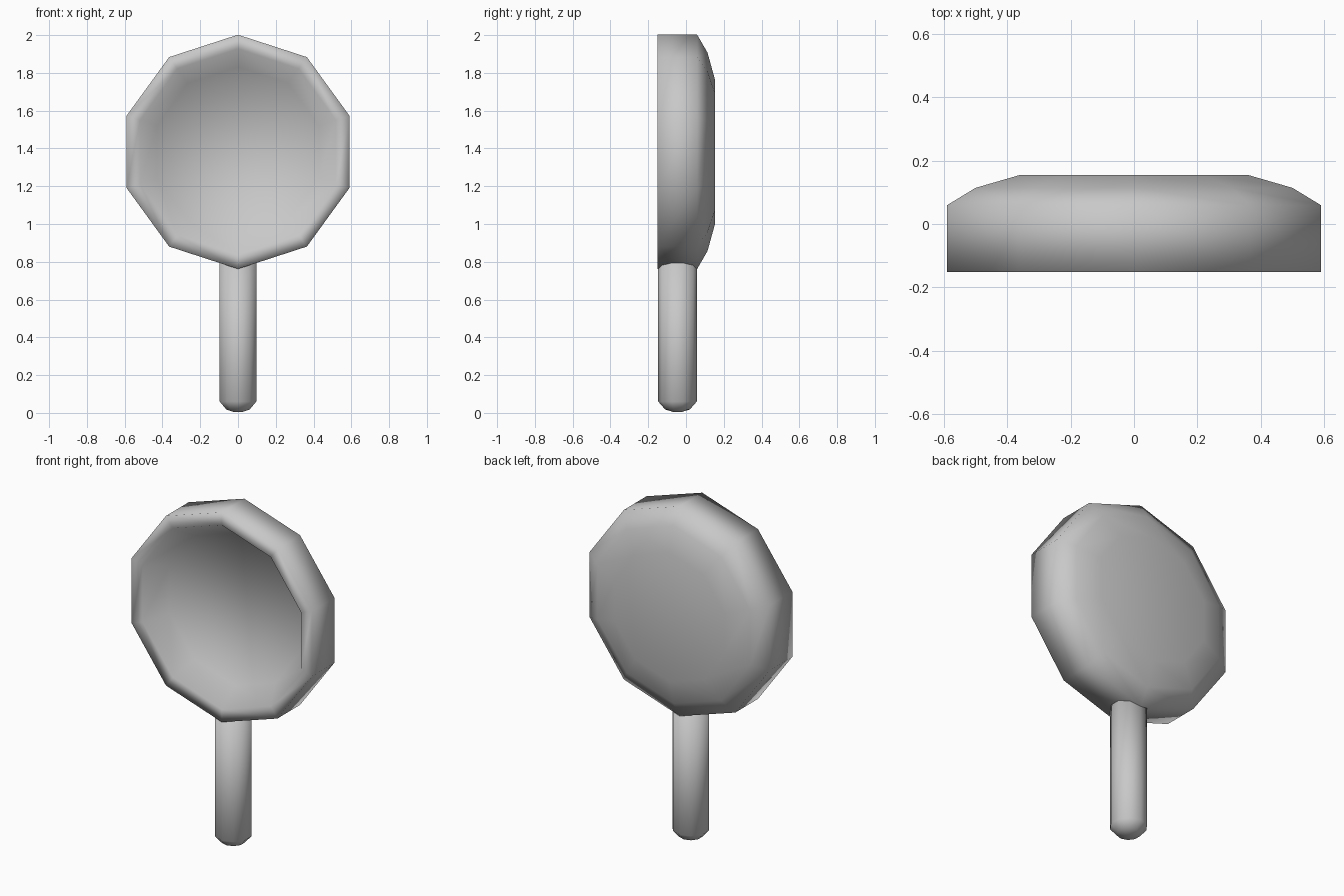
import bpy
import bmesh
from math import sin, cos, pi
from mathutils import Matrix

cube = bpy.data.objects.get("Cube")
if cube:
    bpy.data.objects.remove(cube, do_unlink=True)

SIDES = 10

grey = bpy.data.materials.new("plain grey")
grey.use_nodes = True
colour = (0.58, 0.58, 0.58, 1)
grey.diffuse_color = colour
grey.node_tree.nodes["Principled BSDF"].inputs["Base Color"].default_value = colour


def lathe(name, profile, matrix):
    """Turn (radius, height) points around z, close both ends, then place the part."""
    bm = bmesh.new()
    rings = []
    for r, h in profile:
        rings.append([bm.verts.new((r * cos(a), r * sin(a), h))
                      for a in (pi / 2 + 2 * pi * i / SIDES for i in range(SIDES))])
    for low, high in zip(rings, rings[1:]):
        for i in range(SIDES):
            j = (i + 1) % SIDES
            bm.faces.new((low[i], low[j], high[j], high[i]))
    for ring in (rings[0], rings[-1]):
        bm.faces.new(ring)
    bmesh.ops.recalc_face_normals(bm, faces=bm.faces)
    bm.transform(matrix)
    mesh = bpy.data.meshes.new(name)
    bm.to_mesh(mesh)
    bm.free()
    mesh.materials.append(grey)
    mesh.shade_smooth()
    obj = bpy.data.objects.new(name, mesh)
    bpy.context.collection.objects.link(obj)
    return obj


# Pan bowl: back plate, rounded back edge, side, rim, sloping wall and floor
bowl = [(0.38, 0.154), (0.525, 0.114), (0.62, 0.059), (0.62, -0.152),
        (0.545, -0.152), (0.45, -0.03)]
lathe("pan_bowl", bowl,
      Matrix.Translation((0, 0, 1.382)) @ Matrix.Rotation(-pi / 2, 4, "X"))

# Handle: straight grip with a rounded lower end
grip = [(0.02, 0.004), (0.065, 0.018), (0.102, 0.06), (0.102, 0.81)]
lathe("handle", grip, Matrix.Translation((0, -0.045, 0)))
